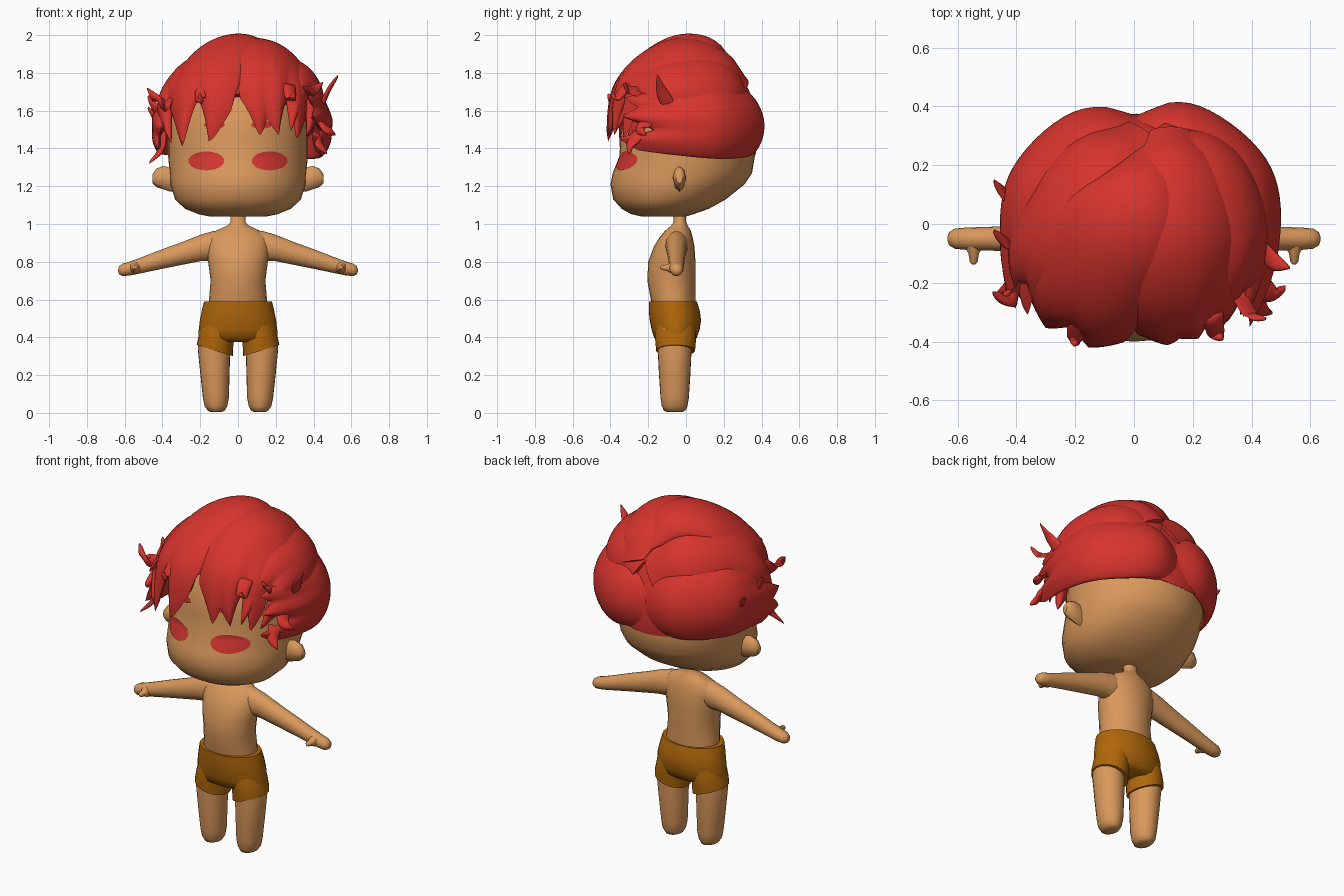
import bpy, bmesh, math
from mathutils import Vector

if "Cube" in bpy.data.objects:
    bpy.data.objects.remove(bpy.data.objects["Cube"])

X, Y, Z = Vector((1, 0, 0)), Vector((0, 1, 0)), Vector((0, 0, 1))


def material(name, rgb):
    m = bpy.data.materials.new(name)
    m.diffuse_color = (*rgb, 1)
    m.use_nodes = True
    m.node_tree.nodes["Principled BSDF"].inputs["Base Color"].default_value = m.diffuse_color
    return m


skin = material("skin", (0.70, 0.315, 0.105))
red = material("hair red", (0.68, 0.034, 0.026))
eye_red = material("eye red", (0.64, 0.036, 0.03))
cloth = material("shorts brown", (0.43, 0.135, 0.003))


def finish(name, bm, mat, angle=50):
    bmesh.ops.recalc_face_normals(bm, faces=bm.faces)
    me = bpy.data.meshes.new(name)
    bm.to_mesh(me)
    bm.free()
    me.materials.append(mat)
    me.shade_smooth()
    me.set_sharp_from_angle(angle=math.radians(angle))
    ob = bpy.data.objects.new(name, me)
    bpy.context.collection.objects.link(ob)
    return ob


def skin_rings(bm, rings, caps=True):
    """Bridge lists of points into a closed tube."""
    vs = [[bm.verts.new(p) for p in r] for r in rings]
    n = len(vs[0])
    for a, b in zip(vs, vs[1:]):
        for i in range(n):
            j = (i + 1) % n
            bm.faces.new((a[i], a[j], b[j], b[i]))
    if caps:
        bm.faces.new(vs[0])
        bm.faces.new(vs[-1])


def tube(name, rings, mat, u=X, v=Y, n=24, slant=0):
    """Loft of ellipses: each ring is (x, y, z, radius along u, radius along v)."""
    bm = bmesh.new()
    loops = []
    for k, (x, y, z, a, b) in enumerate(rings):
        loop = []
        for i in range(n):
            t = math.tau * i / n
            p = Vector((x, y, z)) + u * a * math.cos(t) + v * b * math.sin(t)
            if k == 0:
                p.z += slant * math.cos(t)
            loop.append(p)
        loops.append(loop)
    skin_rings(bm, loops)
    return finish(name, bm, mat)


def column(rows):
    """Rows of (z, half width, front y, back y) to centred rings."""
    return [(0, (f + b) / 2, z, a, (b - f) / 2) for z, a, f, b in rows]


# Head
HEAD = column([(1.04, .15, -.235, 0), (1.052, .21, -.29, .04), (1.08, .28, -.34, .12),
               (1.13, .333, -.385, .21), (1.21, .358, -.40, .31), (1.27, .362, -.388, .35),
               (1.36, .37, -.352, .365), (1.46, .37, -.348, .36), (1.6, .355, -.33, .345),
               (1.72, .29, -.27, .28), (1.8, .2, -.18, .19), (1.85, .08, -.07, .07)])
tube("head", HEAD, skin, n=40)


def face_y(x, z):
    for p, q in zip(HEAD, HEAD[1:]):
        if p[2] <= z <= q[2]:
            t = (z - p[2]) / (q[2] - p[2])
            c, a, b = (p[i] + (q[i] - p[i]) * t for i in (1, 3, 4))
            return c - b * math.sqrt(max(0, 1 - (x / a) ** 2))


def face_patch(name, cx, cz, rx, rz, mat):
    """Thin oval that follows the face."""
    bm = bmesh.new()
    loops = []
    for k in range(1, 6):
        loop = []
        for i in range(28):
            t = math.tau * i / 28
            x, z = cx + rx * k / 5 * math.cos(t), cz + rz * k / 5 * math.sin(t)
            loop.append((x, face_y(x, z) - .005, z))
        loops.append(loop)
    skin_rings(bm, loops, caps=False)
    bm.verts.ensure_lookup_table()
    bm.faces.new(bm.verts[:28])
    finish(name, bm, mat)


# Torso with neck
tube("torso", column([(.5, .16, -.17, .05), (.62, .152, -.19, .05), (.7, .145, -.205, .05),
                      (.8, .158, -.2, .05), (.88, .168, -.17, .045), (.93, .158, -.14, .035),
                      (.965, .115, -.11, .025), (.99, .06, -.08, .01), (1.01, .04, -.065, 0),
                      (1.08, .04, -.065, 0)]), skin)

# Shorts hip section
tube("shorts_hips", column([(.375, .17, -.13, .03), (.395, .208, -.168, .056), (.44, .208, -.182, .072),
                            (.49, .202, -.192, .08), (.54, .192, -.197, .073),
                            (.59, .18, -.197, .058)]), cloth, n=32)

for s, side in ((-1, "left"), (1, "right")):
    face_patch(side + "_eye", .168 * s, 1.334, .095, .05, eye_red)
    face_patch(side + "_brow", .125 * s, 1.525, .055, .02, eye_red)
    tube(side + "_ear", [(s * x, -.035, z, a, b) for x, z, a, b in (
        (.32, 1.235, .03, .06), (.36, 1.235, .03, .063), (.395, 1.245, .036, .062),
        (.43, 1.245, .032, .05), (.452, 1.24, .018, .025))], skin, Y, Z, 8)
    tube(side + "_arm", [(s * x, -.05, z, a, b) for x, z, a, b in (
        (.06, .88, .06, .08), (.13, .885, .06, .078), (.2, .873, .055, .07), (.3, .843, .049, .06),
        (.4, .815, .044, .052), (.5, .785, .04, .043), (.57, .765, .038, .037),
        (.61, .757, .034, .033), (.629, .755, .022, .022), (.634, .755, .008, .008))], skin, Y, Z, 16)
    tube(side + "_thumb", [(s * .545, y, z, r, r) for y, z, r in (
        (-.05, .77, .034), (-.08, .768, .03), (-.1, .768, .018), (-.13, .77, .013),
        (-.138, .77, .005))], skin, X, Z, 10)
    tube(side + "_leg", [(s * x, -.06, z, a, b) for x, z, a, b in (
        (.115, .004, .03, .04), (.115, .012, .045, .057), (.117, .035, .06, .068),
        (.117, .08, .069, .075), (.122, .2, .077, .083), (.127, .34, .086, .09),
        (.12, .45, .08, .09))], skin)
    tube(side + "_shorts_leg", [(s * x, -.055, z, a, b) for x, z, a, b in (
        (.123, .33, .096, .103), (.119, .385, .095, .108), (.11, .43, .094, .108),
        (.1, .5, .085, .1))], cloth, slant=.03 * s)

# Hair
HC, HR = Vector((.02, 0, 1.45)), Vector((.46, .4, .53))


def sample(pts, u):
    """Catmull-Rom through points carrying their width."""
    n = len(pts) - 1
    i = min(int(u * n), n - 1)
    t = u * n - i
    b, c = pts[i], pts[i + 1]
    a = pts[i - 1] if i else b * 2 - c
    d = pts[i + 2] if i + 2 <= n else c * 2 - b
    return .5 * (b * 2 + (c - a) * t + (a * 2 - b * 5 + c * 4 - d) * t * t
                 + (b * 3 - a - c * 3 + d) * t ** 3)


def lock(name, path, thick, teeth=1, depth=0, around=72, along=28):
    """Curved lobe hugging the skull, with its free end cut into uneven pointed teeth."""
    pts = [Vector(p) for p in path]
    bm = bmesh.new()
    loops = []
    for k in range(along + 1):
        u, loop = k / along, []
        for i in range(around):
            ang = math.tau * i / around
            v = math.cos(ang)
            saw = abs(2 * ((teeth * (v + 1) / 2) % 1) - 1) if abs(v) < .999 else 1
            w = u - depth * (saw + .35 * math.sin(5 * v + teeth) + .35) * u ** 3
            p = sample(pts, w)
            c, width = p.xyz, max(p.w, 0)
            tan = (sample(pts, min(w + .01, 1)) - sample(pts, max(w - .01, 0))).xyz
            nor = Vector([(c[j] - HC[j]) / HR[j] ** 2 for j in range(3)]).normalized()
            across = tan.cross(nor).normalized()
            h = thick * min(1, .25 + 5 * u) * math.sqrt(1 - u ** 4)
            h *= 1 - .4 * saw * u ** 5 * (depth > 0)
            off = width * v
            loop.append(c + across * off + nor * (h * math.sin(ang) - off * off / .84))
        loops.append(loop)
    skin_rings(bm, loops)
    bmesh.ops.remove_doubles(bm, verts=bm.verts, dist=.0005)
    finish(name, bm, red, 70)


# Skull cap, cut along a line from forehead to nape
bm = bmesh.new()
bmesh.ops.create_uvsphere(bm, u_segments=40, v_segments=24, radius=1)
for vert in bm.verts:
    vert.co = Vector((vert.co.x * .42 + .01, vert.co.y * .375, vert.co.z * .47 + 1.45))
bmesh.ops.bisect_plane(bm, geom=bm.verts[:] + bm.edges[:] + bm.faces[:], plane_co=(0, -.35, 1.7),
                       plane_no=(0, .34, .73), clear_inner=True)
bmesh.ops.holes_fill(bm, edges=[e for e in bm.edges if e.is_boundary])
finish("hair_cap", bm, red)

# Large lobes
lock("hair_top_left", [(.09, .25, 1.83, .06), (.0, .08, 1.95, .16), (-.11, -.1, 1.915, .21),
                       (-.2, -.315, 1.73, .2), (-.23, -.39, 1.41, .15)], .05, 2, .11)
lock("hair_top_right", [(.13, .32, 1.74, .08), (.18, .14, 1.875, .2), (.2, -.08, 1.9, .22),
                        (.2, -.315, 1.74, .2), (.22, -.39, 1.41, .15)], .05, 3, .11)
lock("hair_left_crown", [(.02, .32, 1.7, .1), (-.17, .2, 1.79, .17), (-.29, 0, 1.79, .17),
                         (-.35, -.18, 1.68, .15), (-.32, -.32, 1.45, .1)], .05, 2, .12)
lock("hair_right_crown", [(.1, .33, 1.68, .1), (.29, .2, 1.75, .17), (.375, 0, 1.755, .16),
                          (.36, -.2, 1.7, .14), (.32, -.35, 1.47, .1)], .05, 2, .12)
lock("hair_left_side", [(.06, .34, 1.53, .12), (-.18, .335, 1.56, .19), (-.37, .16, 1.57, .2),
                        (-.415, -.07, 1.55, .18), (-.4, -.33, 1.5, .16)], .05, 3, .1)
lock("hair_right_side", [(-.02, .345, 1.5, .11), (.2, .35, 1.54, .18), (.41, .18, 1.55, .2),
                         (.45, -.07, 1.55, .18), (.38, -.39, 1.57, .16)], .055, 3, .1)

# Small flicked strands: root, bend and tip
FLICKS = [((-.38, -.2, 1.62), (-.43, -.26, 1.66), (-.48, -.23, 1.72)),
          ((-.4, -.08, 1.58), (-.44, -.06, 1.62), (-.475, -.02, 1.68)),
          ((-.39, .04, 1.53), (-.44, .1, 1.57), (-.475, .15, 1.62)),
          ((-.4, -.14, 1.48), (-.41, -.2, 1.39), (-.47, -.24, 1.32)),
          ((.43, -.08, 1.6), (.48, -.13, 1.71), (.53, -.15, 1.79)),
          ((.43, -.2, 1.55), (.47, -.24, 1.5), (.515, -.21, 1.47)),
          ((.42, -.25, 1.48), (.43, -.29, 1.42), (.47, -.3, 1.37)),
          ((.36, -.24, 1.7), (.4, -.31, 1.71), (.45, -.32, 1.75)),
          ((-.19, -.32, 1.74), (-.2, -.385, 1.66), (-.2, -.41, 1.69)),
          ((.27, -.31, 1.74), (.28, -.37, 1.66), (.3, -.39, 1.7)),
          ((.06, -.28, 1.76), (.05, -.34, 1.68), (.07, -.37, 1.58)),
          ((-.07, -.28, 1.76), (-.06, -.34, 1.69), (-.05, -.37, 1.6))]
for i, (a, b, c) in enumerate(FLICKS):
    lock("hair_flick_%d" % (i + 1), [(*a, .04), (*b, .03), (*c, .002)], .02, around=12, along=10)
